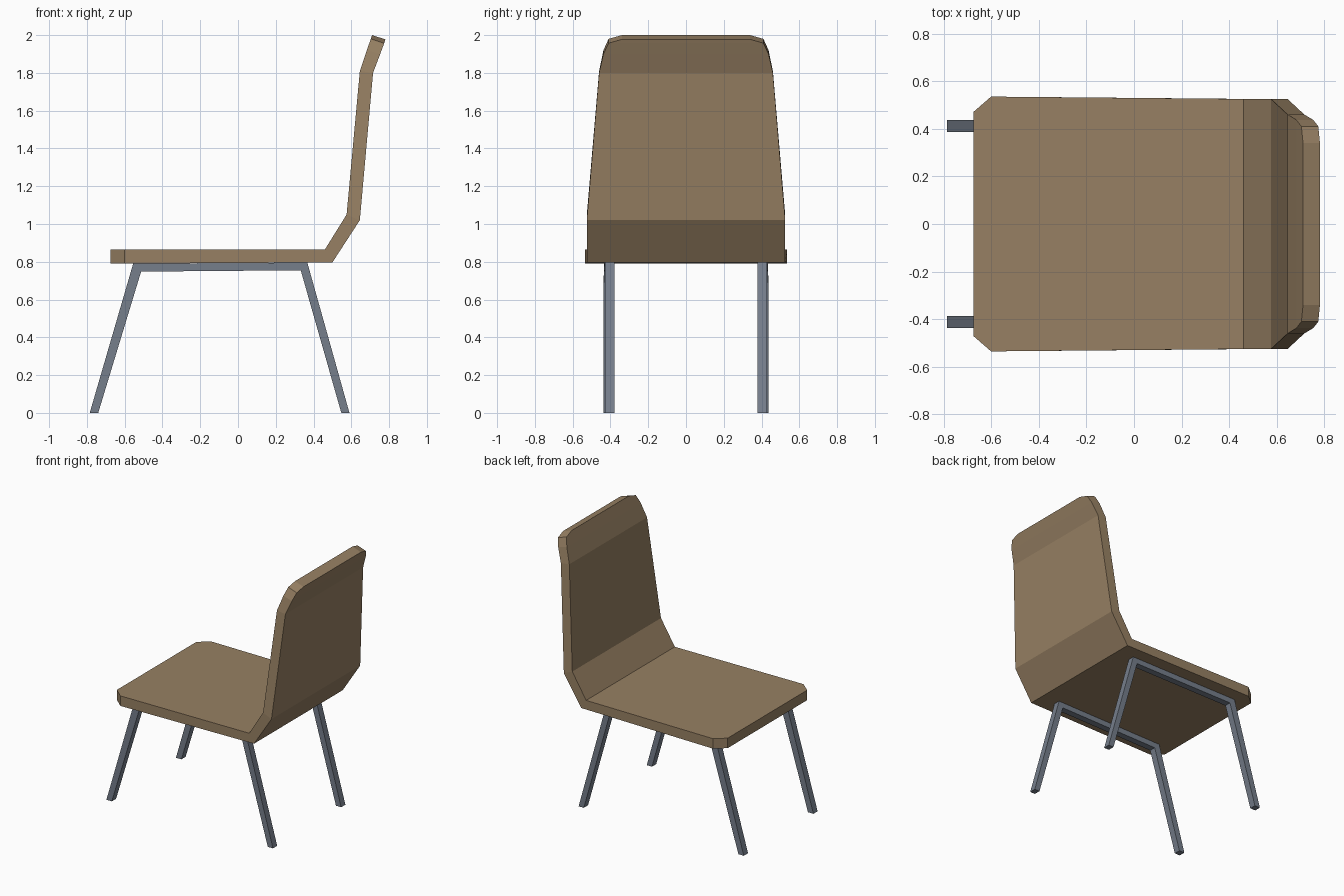
import bpy, bmesh

if "Cube" in bpy.data.objects:
    bpy.data.objects.remove(bpy.data.objects["Cube"])


def material(name, rgb):
    m = bpy.data.materials.new(name)
    m.diffuse_color = (*rgb, 1)
    m.use_nodes = True
    m.node_tree.nodes["Principled BSDF"].inputs["Base Color"].default_value = m.diffuse_color
    return m


def finish(bm, name, mat):
    bmesh.ops.recalc_face_normals(bm, faces=bm.faces)
    me = bpy.data.meshes.new(name)
    bm.to_mesh(me)
    bm.free()
    me.materials.append(mat)
    ob = bpy.data.objects.new(name, me)
    bpy.context.collection.objects.link(ob)


brown = material("brown shell", (0.31, 0.217, 0.125))
steel = material("grey steel", (0.18, 0.21, 0.26))

# Bent seat shell: (sitting side x, z), (outer side x, z), half width
stations = [
    ((-0.675, 0.865), (-0.675, 0.79), 0.47),
    ((-0.60, 0.865), (-0.60, 0.79), 0.535),
    ((0.46, 0.865), (0.50, 0.797), 0.525),
    ((0.575, 1.05), (0.645, 1.02), 0.525),
    ((0.645, 1.81), (0.715, 1.80), 0.46),
    ((0.682, 1.92), (0.753, 1.90), 0.437),
    ((0.703, 1.98), (0.774, 1.957), 0.41),
    ((0.71, 2.0), (0.781, 1.977), 0.34),
]
bm = bmesh.new()
rings = []
for (ix, iz), (ox, oz), w in stations:
    rings.append([bm.verts.new(p) for p in
                  ((ix, -w, iz), (ix, w, iz), (ox, w, oz), (ox, -w, oz))])
for a, b in zip(rings, rings[1:]):
    for i in range(4):
        j = (i + 1) % 4
        bm.faces.new((a[i], a[j], b[j], b[i]))
bm.faces.new(rings[0])
bm.faces.new(rings[-1])
finish(bm, "seat_shell", brown)

# Leg frames: splayed legs joined by a rail under the seat
outer = [(-0.785, 0), (-0.555, 0.79), (0.367, 0.796), (0.59, 0)]
inner = [(-0.74, 0), (-0.513, 0.748), (0.332, 0.755), (0.547, 0)]
for side, label in ((1, "left"), (-1, "right")):
    bm = bmesh.new()
    rings = []
    for (ox, oz), (ix, iz) in zip(outer, inner):
        y = side * (0.407 - 0.006 * ox)   # frames toe out slightly to the front
        rings.append([bm.verts.new(p) for p in (
            (ox, y - 0.025, oz), (ox, y + 0.025, oz),
            (ix, y + 0.025, iz), (ix, y - 0.025, iz))])
    for a, b in zip(rings, rings[1:]):
        for i in range(4):
            j = (i + 1) % 4
            bm.faces.new((a[i], a[j], b[j], b[i]))
    bm.faces.new(rings[0])
    bm.faces.new(rings[-1])
    finish(bm, label + "_leg_frame", steel)
